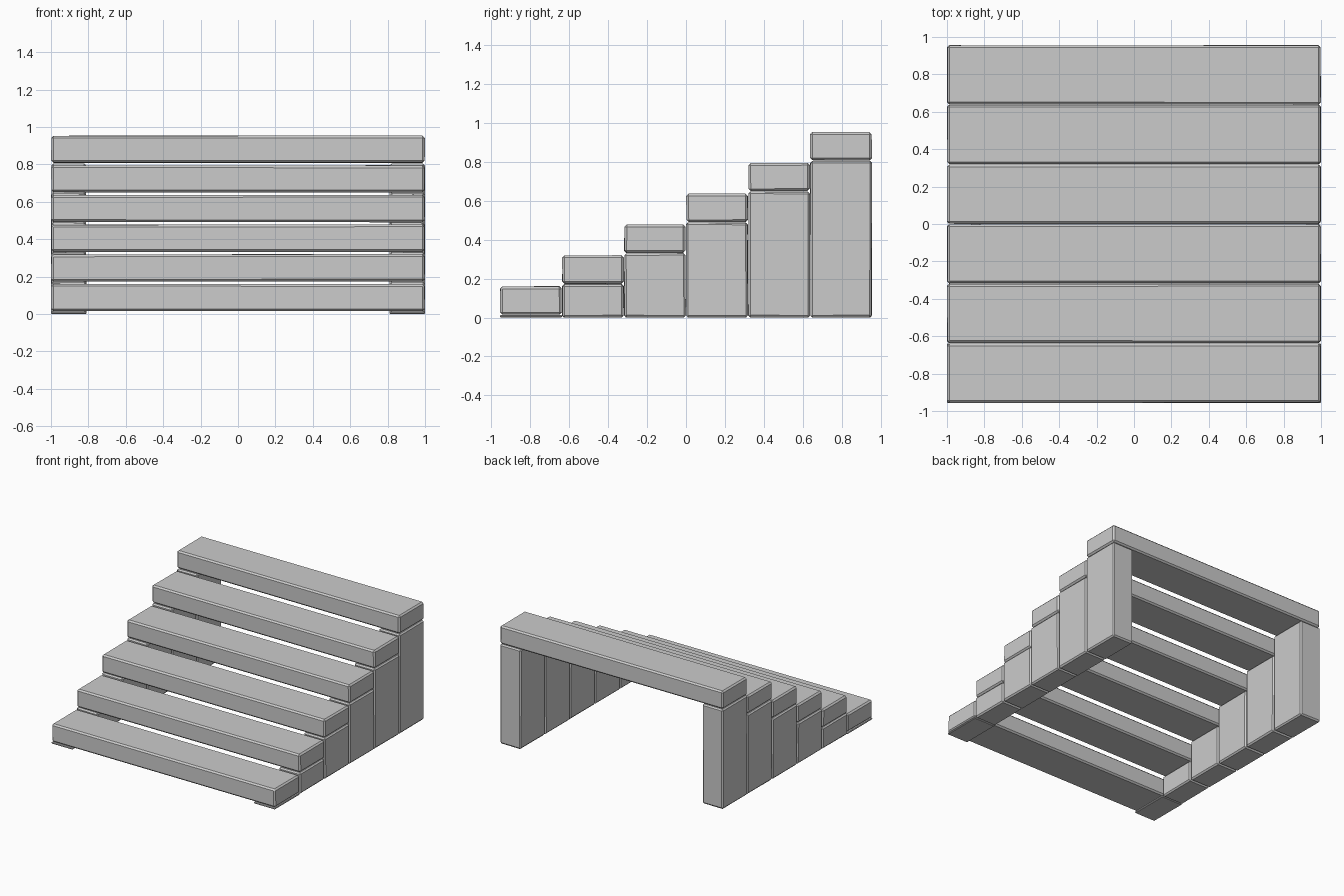
import bpy, bmesh, random
from mathutils import Vector

if "Cube" in bpy.data.objects:
    bpy.data.objects.remove(bpy.data.objects["Cube"])

random.seed(4)
STEPS = 6
RUN = 0.319        # depth of one step
RISE = 0.1585      # height gained per step
TREAD = 0.148      # thickness of a tread
LEG_W = 0.19       # width of a side block


def block(name, lo, hi, bevel, jitter=0.003):
    """Slightly uneven, chamfered stone block between two corners."""
    lo, hi = Vector(lo), Vector(hi)
    mid, size = (lo + hi) / 2, hi - lo
    bm = bmesh.new()
    bmesh.ops.create_cube(bm, size=1)
    for v in bm.verts:
        inward = Vector([-1 if c > 0 else 1 for c in v.co])
        v.co = v.co * size + mid
        for i in range(3):
            v.co[i] += inward[i] * random.uniform(0, jitter)
    bmesh.ops.bevel(bm, geom=bm.edges[:], offset=bevel, segments=1,
                    profile=0.5, affect='EDGES')
    # keep the underside on the ground
    for v in bm.verts:
        if lo.z == 0 and v.co.z < jitter:
            v.co.z = 0
    bmesh.ops.recalc_face_normals(bm, faces=bm.faces[:])
    mesh = bpy.data.meshes.new(name)
    bm.to_mesh(mesh)
    bm.free()
    obj = bpy.data.objects.new(name, mesh)
    bpy.context.collection.objects.link(obj)
    return obj


for i in range(STEPS):
    y0 = (i - STEPS / 2) * RUN
    y1 = y0 + RUN
    base = 0.014 + i * RISE
    # long tread across the full width
    block(f"tread_{i + 1}", (-1, y0, base), (1, y1, base + TREAD), 0.012)
    # block under each end of the tread, down to the ground
    for side, x0 in (("left", -1), ("right", 1 - LEG_W)):
        block(f"support_{side}_{i + 1}", (x0, y0, 0), (x0 + LEG_W, y1, base),
              0.004 if i == 0 else 0.01, 0.001 if i == 0 else 0.003)
